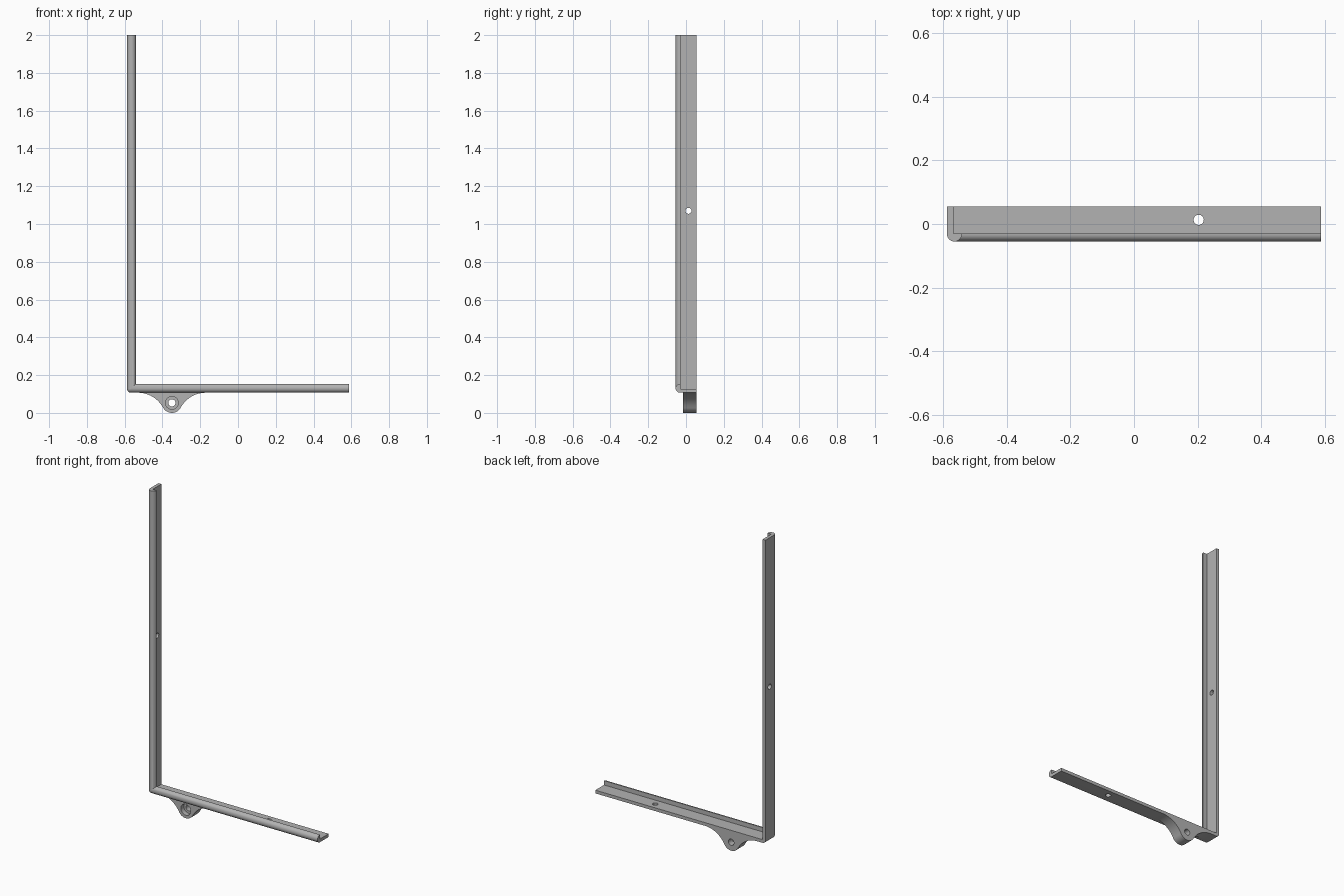
import bpy, bmesh, math
from mathutils import Vector

cube = bpy.data.objects.get("Cube")
if cube:
    bpy.data.objects.remove(cube, do_unlink=True)

grey = bpy.data.materials.new("satin_grey")
grey.use_nodes = True
colour = (0.45, 0.45, 0.45, 1)
grey.diffuse_color = colour
grey.node_tree.nodes["Principled BSDF"].inputs["Base Color"].default_value = colour

LEFT, RIGHT, BASE, TOP = -0.587, 0.587, 0.107, 2.0
FRONT, BACK = -0.055, 0.055
WIDTH, PLATE, CORNER = 0.047, 0.02, 0.02
R = WIDTH / 2
LUG_X, LUG_Z, LUG_R = -0.35, 0.053, 0.053


def finish(name, bm):
    bmesh.ops.remove_doubles(bm, verts=bm.verts, dist=1e-5)
    bmesh.ops.dissolve_degenerate(bm, edges=bm.edges, dist=1e-5)
    bmesh.ops.recalc_face_normals(bm, faces=bm.faces)
    mesh = bpy.data.meshes.new(name)
    bm.to_mesh(mesh)
    bm.free()
    mesh.materials.append(grey)
    obj = bpy.data.objects.new(name, mesh)
    bpy.context.collection.objects.link(obj)
    return obj


def drill(target, centre, axis, radius, depth):
    bpy.ops.mesh.primitive_cylinder_add(vertices=32, radius=radius, depth=depth, location=centre)
    cutter = bpy.context.object
    cutter.rotation_euler = Vector((0, 0, 1)).rotation_difference(Vector(axis)).to_euler()
    cutter.data.materials.append(grey)
    cutter.hide_render = True
    mod = target.modifiers.new("hole", 'BOOLEAN')
    mod.operation, mod.solver, mod.object = 'DIFFERENCE', 'EXACT', cutter
    bpy.context.view_layer.objects.active = target
    bpy.ops.object.modifier_apply(modifier=mod.name)
    bpy.data.objects.remove(cutter, do_unlink=True)


def smooth(obj):
    bpy.ops.object.select_all(action='DESELECT')
    obj.select_set(True)
    bpy.context.view_layer.objects.active = obj
    bpy.ops.object.shade_smooth_by_angle(angle=math.radians(30))


# Frame profile as (distance from outer face, y): thin plate with half-round front lip
profile = [(0, BACK)]
for i in range(17):
    a = math.pi * i / 16
    profile.append((R - R * math.cos(a), FRONT + R - R * math.sin(a)))
profile += [(WIDTH, -0.03), (PLATE, -0.03), (PLATE, BACK)]


def frame_path(d):
    """Path of one profile point: down the upright, round the corner, along the rail."""
    r = max(CORNER - d, 0)
    c = max(CORNER, d)
    points = [(LEFT + d, TOP)]
    for i in range(7):
        a = math.pi / 2 * i / 6
        points.append((LEFT + c - r * math.cos(a), BASE + c - r * math.sin(a)))
    return points + [(RIGHT, BASE + d)]


# L-shaped frame, swept with a rounded outer corner
bm = bmesh.new()
rows = [[bm.verts.new((x, y, z)) for x, z in frame_path(d)] for d, y in profile]
for row, following in zip(rows, rows[1:] + rows[:1]):
    for i in range(len(row) - 1):
        bm.faces.new((row[i], row[i + 1], following[i + 1], following[i]))
for end in (0, -1):
    bm.faces.new([row[end] for row in rows])
frame = finish("corner_frame", bm)
drill(frame, (0.203, 0.013, BASE), (0, 0, 1), 0.016, 0.1)
drill(frame, (LEFT, 0.013, 1.07), (1, 0, 0), 0.016, 0.1)
smooth(frame)

# Mounting lug: round boss blended into the rail by concave flares
reach = 0.18
drop = BASE - LUG_Z
flare = (reach ** 2 + drop ** 2 - LUG_R ** 2) / (2 * (LUG_R + drop))
tilt = math.atan2(flare - drop, reach)
half = []
for i in range(13):
    a = math.pi / 2 + (math.pi / 2 - tilt) * i / 12
    half.append((reach + flare * math.cos(a), BASE - flare + flare * math.sin(a)))
for i in range(1, 13):
    a = -tilt - (math.pi / 2 - tilt) * i / 12
    half.append((LUG_R * math.cos(a), LUG_Z + LUG_R * math.sin(a)))
outline = [(reach, BASE + 0.004)] + half
outline += [(-x, z) for x, z in reversed(outline[:-1])]
bm = bmesh.new()
face = bm.faces.new([bm.verts.new((LUG_X + x, -0.015, z)) for x, z in outline])
solid = bmesh.ops.extrude_face_region(bm, geom=[face])
bmesh.ops.translate(bm, vec=(0, BACK + 0.015, 0),
                    verts=[v for v in solid["geom"] if isinstance(v, bmesh.types.BMVert)])
lug = finish("mounting_lug", bm)
drill(lug, (LUG_X, 0, LUG_Z), (0, 1, 0), 0.019, 0.3)
drill(lug, (LUG_X, -0.015, LUG_Z), (0, 1, 0), 0.034, 0.06)
smooth(lug)
